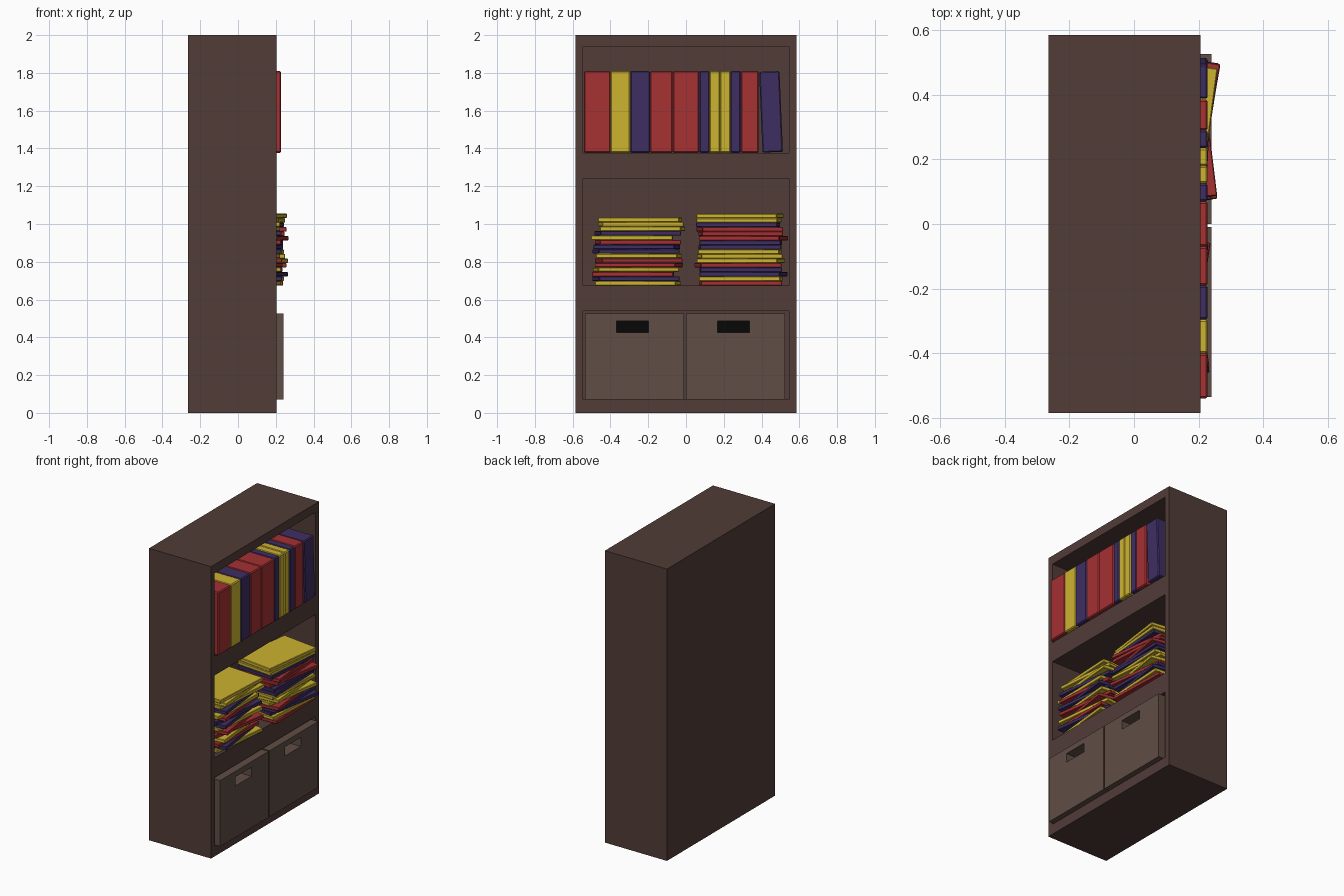
import bpy, bmesh
from math import radians
from mathutils import Vector

if "Cube" in bpy.data.objects:
    bpy.data.objects.remove(bpy.data.objects["Cube"])


def material(name, rgb):
    # sRGB 0-255 to linear
    m = bpy.data.materials.new(name)
    m.diffuse_color = [(c / 255) ** 2.2 for c in rgb] + [1]
    m.use_nodes = True
    m.node_tree.nodes["Principled BSDF"].inputs["Base Color"].default_value = m.diffuse_color
    return m


WOOD = material("dark_wood", (82, 62, 58))
BIN = material("bin_brown", (96, 78, 70))
BLACK = material("handle_dark", (16, 16, 16))
COVERS = {"R": material("red_cover", (164, 52, 54)),
          "Y": material("yellow_cover", (204, 178, 52)),
          "P": material("purple_cover", (64, 50, 98))}


def box(name, lo, hi, mat=None, bevel=0):
    """Box from corner to corner with its origin at the centre."""
    lo, hi = Vector(lo), Vector(hi)
    bm = bmesh.new()
    bmesh.ops.create_cube(bm, size=1)
    bmesh.ops.scale(bm, vec=hi - lo, verts=bm.verts)
    if bevel:
        bmesh.ops.bevel(bm, geom=bm.edges[:], offset=bevel, segments=1, affect='EDGES')
    me = bpy.data.meshes.new(name)
    bm.to_mesh(me)
    bm.free()
    ob = bpy.data.objects.new(name, me)
    ob.location = (lo + hi) / 2
    if mat:
        me.materials.append(mat)
    bpy.context.collection.objects.link(ob)
    return ob


def carve(ob, lo, hi):
    """Cut a box-shaped pocket out of an object."""
    cutter = box("cutter", lo, hi)
    cutter.hide_render = True
    mod = ob.modifiers.new("pocket", 'BOOLEAN')
    mod.object = cutter
    mod.operation = 'DIFFERENCE'
    mod.solver = 'EXACT'
    bpy.context.view_layer.objects.active = ob
    bpy.ops.object.modifier_apply(modifier=mod.name)
    bpy.data.objects.remove(cutter)


# Cabinet with three open compartments facing +x
cabinet = box("cabinet", (-0.265, -0.585, 0), (0.205, 0.585, 2), WOOD)
for z0, z1 in ((0.07, 0.54), (0.675, 1.24), (1.375, 1.94)):
    carve(cabinet, (-0.225, -0.545, z0), (0.3, 0.545, z1))

# Two storage bins with slot handles
for side, y0, y1 in (("left", -0.535, -0.01), ("right", 0.0, 0.525)):
    b = box("storage_bin_" + side, (-0.20, y0, 0.072), (0.24, y1, 0.525), BIN)
    yc = (y0 + y1) / 2 - 0.01
    carve(b, (0.08, yc - 0.085, 0.425), (0.3, yc + 0.085, 0.487))
    box("handle_slot_back_" + side, (0.075, yc - 0.085, 0.425),
        (0.085, yc + 0.085, 0.487), BLACK)

# Upright books on the top shelf
edges = (-0.54, -0.40, -0.295, -0.19, -0.07, 0.07, 0.125, 0.18, 0.235, 0.29, 0.385)
for i, c in enumerate("RYPRRPYYPR"):
    box(f"upright_book_{i}", (-0.045, edges[i], 1.377),
        (0.228, edges[i + 1], 1.81), COVERS[c], 0.006)
lean = box("leaning_book", (-0.045, 0.396, 1.38), (0.228, 0.504, 1.808), COVERS["P"], 0.006)
lean.rotation_euler.x = radians(2.4)


# Piles of flat books on the middle shelf, each slightly turned
def pile(name, colors, angles, centres, x, top):
    step = (top - 0.675) / len(colors)
    for i, (c, a, y) in enumerate(zip(colors, angles, centres)):
        z = 0.675 + i * step
        ob = box(f"{name}_book_{i}", (x - 0.135, y - 0.215, z),
                 (x + 0.135, y + 0.215, z + step - 0.0005), COVERS[c], 0.003)
        ob.rotation_euler.z = radians(a)


pile("left_pile", "YPRYRRYPPRYPYYY",
     (-6, 8, -1, 6, -9, 8, -5, 7, -7, 6, -1, 7, -5, 5, -3),
     (-.255, -.265, -.28, -.265, -.25, -.25, -.25, -.265, -.26, -.255,
      -.285, -.255, -.23, -.24, -.245), 0.07, 1.035)
pile("right_pile", "RYPPRYYYPPRRRPYY",
     (2, -3, -9, 1, 7, -9, 5, -3, 2, -2, -10, 4, 7, -3, -5, -7.5),
     (.29, .29, .305, .29, .275, .29, .285, .285, .285, .29,
      .305, .29, .285, .275, .28, .285), 0.097, 1.055)
